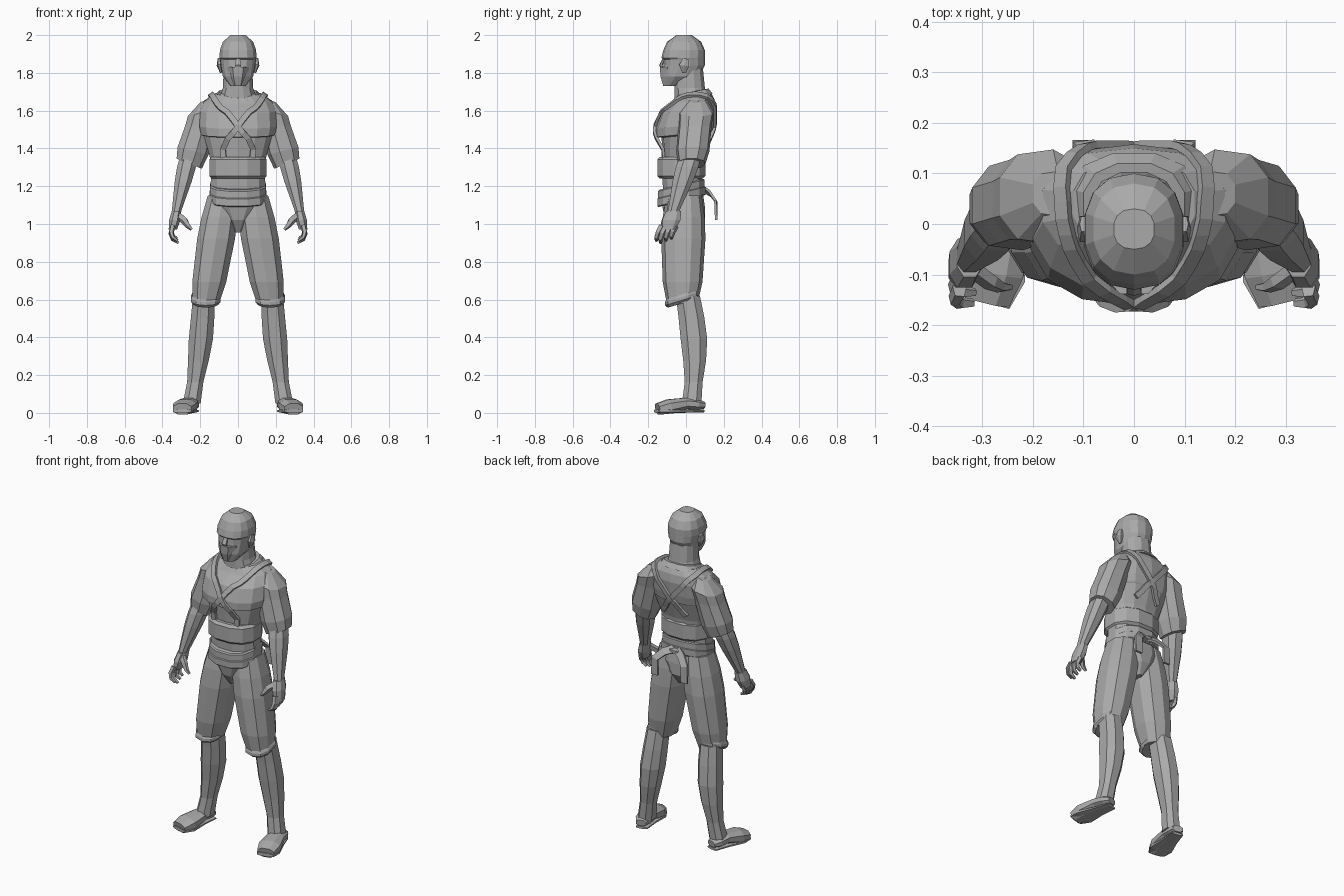
import bpy, bmesh, math
from mathutils import Vector
from mathutils.bvhtree import BVHTree

cube = bpy.data.objects.get("Cube")
if cube:
    bpy.data.objects.remove(cube)

level = 0.4
grey = bpy.data.materials.new("plain grey")
grey.use_nodes = True
grey.diffuse_color = (level, level, level, 1)
grey.node_tree.nodes["Principled BSDF"].inputs["Base Color"].default_value = grey.diffuse_color


def outline(sides):
    """Unit cross-section, slightly squarer than a circle, with flat front and sides."""
    points = []
    for i in range(sides):
        angle = math.tau * (i + .5) / sides
        c, s = math.cos(angle), math.sin(angle)
        points.append((math.copysign(abs(c) ** .85, c), math.copysign(abs(s) ** .85, s)))
    widest = max(c for c, s in points)
    deepest = max(s for c, s in points)
    return [(c / widest, s / deepest) for c, s in points]


def skin(name, rings, mirror):
    """Closed surface through a list of equal point rings."""
    bm = bmesh.new()
    loops = [[bm.verts.new(point) for point in ring] for ring in rings]
    for lower, upper in zip(loops, loops[1:]):
        for i in range(len(lower)):
            bm.faces.new((lower[i - 1], lower[i], upper[i], upper[i - 1]))
    bm.faces.new(loops[0])
    bm.faces.new(loops[-1])
    bmesh.ops.recalc_face_normals(bm, faces=bm.faces)
    mesh = bpy.data.meshes.new(name)
    bm.to_mesh(mesh)
    bm.free()
    mesh.materials.append(grey)
    obj = bpy.data.objects.new(name, mesh)
    bpy.context.collection.objects.link(obj)
    if mirror:
        obj.modifiers.new("mirror", "MIRROR")
    return obj


def level_ring(centre, width, depth, slope_x=0, slope_y=0, sides=10):
    """Horizontal ring, tipped by a slope along x or y."""
    return [centre + Vector((c * width, s * depth, slope_x * c * width + slope_y * s * depth))
            for c, s in outline(sides)]


def limb(name, start, end, widths, depth=1, bow=(0, 0, 0), slope_x=(0, 0), slope_y=0, sides=10):
    """Mirrored limb: evenly spaced level rings between two joints."""
    rings = []
    for i, width in enumerate(widths):
        t = i / (len(widths) - 1)
        centre = start.lerp(end, t) + Vector(bow) * math.sin(math.pi * t)
        tip = slope_x[0] + (slope_x[1] - slope_x[0]) * t
        rings.append(level_ring(centre, width, width * depth, tip, slope_y, sides))
    return skin(name, rings, True)


def trunk(name, rows, slope=0, sides=12):
    """Part on the middle plane: half width, front, back, height per ring."""
    rings = [level_ring(Vector((0, (front + back) / 2, z)), width, (back - front) / 2,
                        slope_y=slope, sides=sides) for width, front, back, z in rows]
    return skin(name, rings, False)


def band(name, bottom, top, width, slope=0):
    """Bevelled cloth band round the waist."""
    lip = (top - bottom) / 8
    rows = []
    for z, inset in ((bottom, lip), (bottom + lip, 0), (top - lip, 0), (top, lip)):
        rows.append((width - inset, inset - width, width - inset - .05, z))
    return trunk(name, rows, slope)


def tube(name, path, widths, flat, ups, sides=6, mirror=True):
    """Sections square to a path; flat is the height as a share of the width."""
    path = [Vector(point) for point in path]
    rings = []
    for i, point in enumerate(path):
        ahead = path[min(i + 1, len(path) - 1)]
        along = (ahead - path[max(i - 1, 0)]).normalized()
        side = along.cross(Vector(ups[i])).normalized()
        up = side.cross(along)
        rings.append([point + (side * c + up * s * flat) * widths[i] for c, s in outline(sides)])
    return skin(name, rings, mirror)


FRONT, SIDE, UP = (0, -1, 0), (1, 0, 0), (0, 0, 1)

# Head and neck
trunk("head", [
    (.04, -.12, -.04, 1.73), (.08, -.125, .07, 1.78), (.09, -.12, .1, 1.84),
    (.094, -.118, .1, 1.87), (.098, -.13, .1, 1.88), (.096, -.12, .1, 1.92),
    (.08, -.1, .08, 1.965), (.04, -.05, .03, 2)], sides=14)
tube("nose", [(0, -.115, 1.88), (0, -.133, 1.84), (0, -.12, 1.81)],
     (.01, .015, .015), .6, [FRONT] * 3, mirror=False)
trunk("face_cover", [(.03, -.12, -.06, 1.73), (.05, -.135, 0, 1.78), (.06, -.138, 0, 1.83)], sides=8)
tube("ear", [(.09, -.01, 1.8), (.1, -.01, 1.84), (.1, 0, 1.875)],
     (.01, .026, .015), .5, [SIDE] * 3)
trunk("neck", [(.1, -.06, .12, 1.66), (.08, -.06, .1, 1.72), (.076, -.06, .09, 1.82)])

# Chest with a ledge under the pectorals
torso = trunk("torso", [
    (.14, -.12, .09, 1.28), (.15, -.12, .1, 1.36), (.18, -.13, .135, 1.47),
    (.195, -.162, .14, 1.475), (.205, -.162, .15, 1.52), (.2, -.135, .158, 1.6),
    (.18, -.08, .15, 1.65), (.12, -.05, .13, 1.69)], slope=.1, sides=14)
trunk("collar", [(.13, -.07, .14, 1.67), (.1, -.05, .12, 1.7), (.07, -.04, .09, 1.7)], slope=.2)

# Wrapped sash, waist and overlapping belts
trunk("waist", [(.148, -.12, .09, 1.12), (.143, -.125, .085, 1.26)])
band("sash", 1.24, 1.355, .152)
band("belt_lower", 1.12, 1.17, .152, slope=.25)
band("belt_upper", 1.16, 1.21, .148, slope=.25)
tube("belt_knot", [(-.03, .1, 1.17), (.03, .1, 1.17)], (.02, .02), .8, [UP] * 2, mirror=False)
tube("belt_tail", [(.01, .1, 1.18), (.06, .13, 1.16), (.1, .158, 1.12), (.1, .16, 1.02)],
     [.022] * 4, .3, [(0, 1, .5)] * 4, sides=4)

# Crossed straps laid on the chest and back
surface = BVHTree.FromPolygons([v.co for v in torso.data.vertices],
                               [p.vertices for p in torso.data.polygons])
guide = [(-.12, -.2, 1.34), (0, -.2, 1.53), (.12, -.1, 1.66), (.17, .04, 1.73),
         (.12, .2, 1.64), (0, .2, 1.5), (-.12, .2, 1.34)]
centres, normals = [], []
for a, b in zip(guide, guide[1:]):
    for k in range(4):
        point, normal, face, distance = surface.find_nearest(Vector(a).lerp(Vector(b), k / 4))
        centres.append(point + normal * .008)
        normals.append(normal)
smooth = [sum(normals[max(i - 2, 0):i + 3], Vector()) for i in range(len(normals))]
tube("strap", centres, [.015] * len(centres), .5, smooth, sides=4)

# Wide sleeves, forearms and hands
shoulder, elbow = Vector((.16, .06, 1.66)), Vector((.255, .03, 1.38))
wrist, knuckles = Vector((.325, -.065, 1.07)), Vector((.345, -.09, .97))
hem = Vector((.26, .03, 1.32))
limb("sleeve", shoulder, hem, (.04, .085, .08, .08, .08, .065), 1.1, slope_x=(-.4, .4), sides=9)
limb("forearm", elbow, wrist, (.045, .05, .045, .035, .025), 1.2, sides=8)
limb("palm", wrist, knuckles, (.025, .03, .022), 1.6, sides=8)
for i, finger in enumerate(("index", "middle", "ring", "little")):
    root = knuckles + Vector((0, i * .025 - .04, .02))
    reach = 1 - abs(i - 1) / 8
    bends = ((0, 0, 0), (.01, -.02, -.04), (0, -.03, -.07), (-.03, -.03, -.09))
    tube(finger + "_finger", [root + Vector(bend) * reach for bend in bends],
         (.014, .013, .011, .007), 1, [SIDE] * 4, sides=5)
tube("thumb", [wrist + Vector(bend) for bend in
               ((0, -.02, -.02), (-.04, -.05, -.05), (-.06, -.06, -.08), (-.08, -.06, -.1))],
     (.018, .017, .012, .007), .9, [FRONT] * 4, sides=5)

# Hips and gathered trousers
trunk("hips", [(.02, -.07, .06, .955), (.08, -.11, .1, 1.02),
               (.15, -.125, .1, 1.09), (.148, -.12, .09, 1.16)])
hip, knee = Vector((.08, -.01, 1.15)), Vector((.17, -.02, .58))
limb("trouser_leg", hip, knee, (.08, .095, .1, .095, .09, .07), 1.17)
limb("trouser_cuff", knee + Vector((0, 0, .05)), knee,
     (.07, .078, .078, .065), 1.17, slope_y=.3)

# Bare lower legs and feet
shin, ankle = Vector((.18, .01, .62)), Vector((.245, .03, .05))
limb("lower_leg", shin, ankle, (.058, .062, .064, .055, .043, .047), 1.1,
     bow=(-.01, .025, 0), sides=8)
tube("foot", [(.24, .095, .04), (.25, .06, .044), (.26, 0, .05), (.28, -.09, .034),
              (.295, -.15, .02)], (.03, .045, .05, .063, .05), .6, [UP] * 5, sides=8)
tube("sole", [(.24, .09, .01), (.26, 0, .01), (.28, -.1, .01), (.295, -.155, .01)],
     (.035, .045, .066, .05), .2, [UP] * 4, sides=8)
